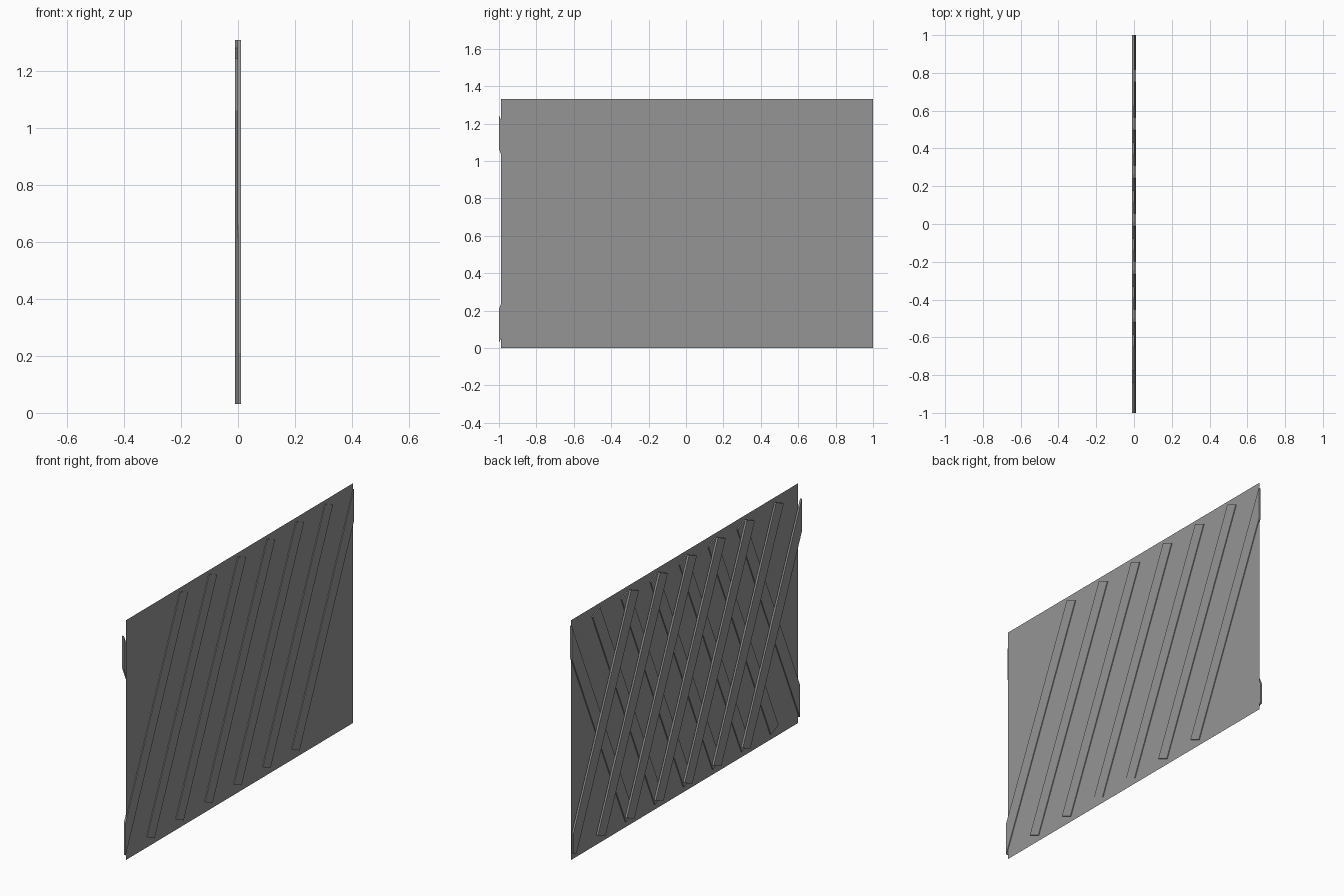
import bpy, bmesh, math
from mathutils import Matrix, Vector

if "Cube" in bpy.data.objects:
    bpy.data.objects.remove(bpy.data.objects["Cube"])

grey = bpy.data.materials.new("grey")
grey.diffuse_color = (0.30, 0.30, 0.30, 1)
grey.use_nodes = True
grey.node_tree.nodes["Principled BSDF"].inputs["Base Color"].default_value = grey.diffuse_color

HEIGHT, MID = 1.33, 0.67
SPACING, WIDTH = 0.254, 0.073
LEAN = math.atan(0.437)
LENGTH = 1.25 / math.cos(LEAN)


def finish(bm, name):
    mesh = bpy.data.meshes.new(name)
    bm.to_mesh(mesh)
    bm.free()
    mesh.materials.append(grey)
    ob = bpy.data.objects.new(name, mesh)
    bpy.context.collection.objects.link(ob)


def slat(name, y, x0, x1, lean):
    """Flat leaning slat, trimmed at both ends of the panel."""
    bm = bmesh.new()
    m = (Matrix.Translation(((x0 + x1) / 2, y, MID))
         @ Matrix.Rotation(lean, 4, 'X')
         @ Matrix.Diagonal((x1 - x0, WIDTH, LENGTH, 1)))
    bmesh.ops.create_cube(bm, size=1, matrix=m)
    for side in (-1, 1):
        geom = bm.verts[:] + bm.edges[:] + bm.faces[:]
        bmesh.ops.bisect_plane(bm, geom=geom, plane_co=Vector((0, side, 0)),
                               plane_no=Vector((0, side, 0)), clear_outer=True)
        rim = [e for e in bm.edges if e.is_boundary]
        if rim:
            bmesh.ops.holes_fill(bm, edges=rim)
    bmesh.ops.recalc_face_normals(bm, faces=bm.faces[:])
    finish(bm, name)


# thin sheet running through the right-hand layer of slats
bm = bmesh.new()
bm.faces.new([bm.verts.new((0.006, y, z)) for y, z in
              ((-0.99, 0), (1, 0), (1, HEIGHT), (-0.99, HEIGHT))])
finish(bm, "panel_sheet")

# two crossing layers of slats
for i in range(-3, 4):
    slat(f"right_slat_{i + 4}", 0.003 + i * SPACING, 0.0, 0.0105, -LEAN)
    slat(f"left_slat_{i + 4}", -0.027 + i * SPACING, -0.0105, 0.0, LEAN)
